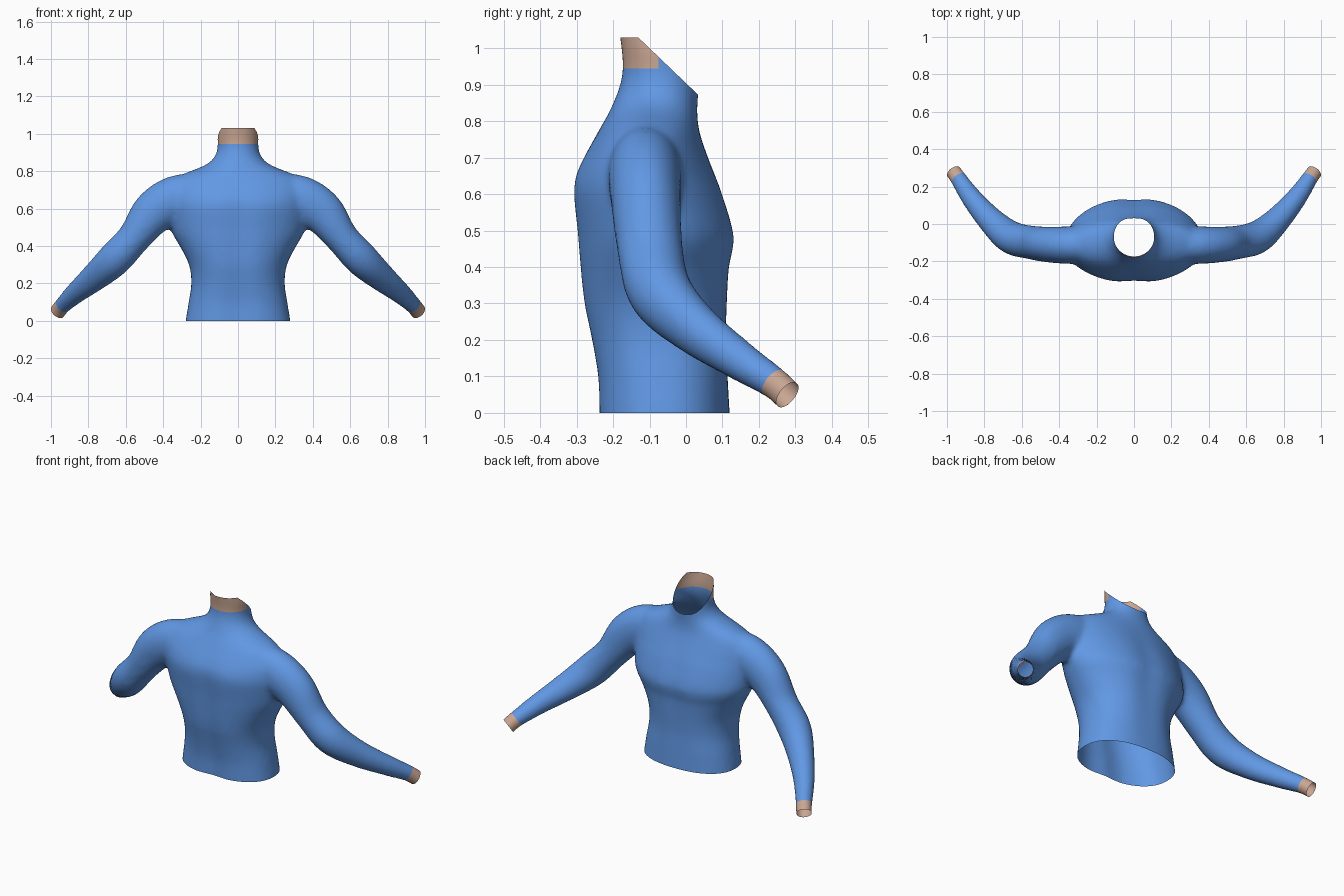
import bpy, bmesh, math
from mathutils import Vector

if "Cube" in bpy.data.objects:
    bpy.data.objects.remove(bpy.data.objects["Cube"])

SEG = 48


def material(name, rgb):
    m = bpy.data.materials.new(name)
    m.diffuse_color = (*rgb, 1)
    m.use_nodes = True
    m.node_tree.nodes["Principled BSDF"].inputs["Base Color"].default_value = m.diffuse_color
    return m


blue = material("shirt blue", (0.12, 0.315, 0.78))
skin = material("skin", (0.58, 0.38, 0.29))


def refine(rows, n=6):
    """Catmull-Rom interpolation of equal-length tuples."""
    out = []
    for i in range(len(rows) - 1):
        p0, p1 = rows[max(i - 1, 0)], rows[i]
        p2, p3 = rows[i + 1], rows[min(i + 2, len(rows) - 1)]
        for k in range(n):
            t = k / n
            out.append(tuple(
                0.5 * (2 * b + (c - a) * t + (2 * a - 5 * b + 4 * c - d) * t * t
                       + (3 * b - a - 3 * c + d) * t ** 3)
                for a, b, c, d in zip(p0, p1, p2, p3)))
    return out + [rows[-1]]


def loft(bm, rings):
    """Closed tube through rings of points."""
    vs = [[bm.verts.new(p) for p in r] for r in rings]
    for a, b in zip(vs, vs[1:]):
        for i in range(SEG):
            j = (i + 1) % SEG
            bm.faces.new((a[i], a[j], b[j], b[i]))
    bm.faces.new(vs[0][::-1])
    bm.faces.new(vs[-1])


# Torso sections: height, half width, back y, chest y, roundness exponent
TORSO = [(-0.10, 0.29, -0.245, 0.125, 2.3), (0.0, 0.28, -0.247, 0.12, 2.3),
         (0.1, 0.264, -0.251, 0.117, 2.3), (0.2, 0.25, -0.269, 0.115, 2.25),
         (0.3, 0.262, -0.29, 0.12, 2.2), (0.4, 0.312, -0.3, 0.127, 2.1),
         (0.45, 0.342, -0.304, 0.138, 2.05), (0.5, 0.362, -0.308, 0.138, 2.0),
         (0.6, 0.375, -0.318, 0.108, 1.95), (0.65, 0.378, -0.311, 0.088, 1.9),
         (0.7, 0.375, -0.287, 0.066, 1.9), (0.76, 0.34, -0.25, 0.042, 1.9),
         (0.795, 0.27, -0.228, 0.033, 1.95), (0.82, 0.205, -0.213, 0.031, 2.0),
         (0.85, 0.15, -0.2, 0.032, 2.0), (0.89, 0.119, -0.184, 0.036, 2.0),
         (0.94, 0.109, -0.174, 0.038, 2.0), (1.0, 0.11, -0.178, 0.036, 2.0),
         (1.12, 0.09, -0.195, 0.03, 2.0)]


def torso_ring(z, w, back, front, power):
    cy, ry = (back + front) / 2, (front - back) / 2
    body = max(0, min(1, (0.8 - z) / 0.2))          # 1 on the trunk, 0 on the neck
    pts = []
    for i in range(SEG):
        a = math.tau * i / SEG
        c, s = math.cos(a), math.sin(a)
        x = w * math.copysign(abs(c) ** (2 / power), c)
        y = cy + ry * math.copysign(abs(s) ** (2 / power), s)
        # spine and breastbone grooves
        groove = math.exp(-(x / 0.07) ** 2) * body
        y += groove * (0.016 if s < 0 else -0.012 * min(1, max(0, z / 0.4)))
        pts.append((x, y, z))
    return pts


# Arm centre line and radii: x, y, z, radius in the drop direction, radius in depth
ARM = [(0.20, -0.11, 0.69, 0.10, 0.09), (0.33, -0.113, 0.655, 0.123, 0.1),
       (0.45, -0.11, 0.58, 0.117, 0.096), (0.555, -0.098, 0.445, 0.09, 0.09),
       (0.66, -0.07, 0.33, 0.092, 0.088), (0.765, 0.02, 0.235, 0.076, 0.07),
       (0.867, 0.138, 0.15, 0.058, 0.056), (0.938, 0.242, 0.082, 0.046, 0.045),
       (0.969, 0.285, 0.043, 0.045, 0.044), (1.017, 0.35, -0.01, 0.045, 0.044)]


def arm_rings(side):
    rows = refine(ARM)
    pos = [Vector(r[:3]) for r in rows]
    rings = []
    for i, r in enumerate(rows):
        t = (pos[min(i + 1, len(pos) - 1)] - pos[max(i - 1, 0)]).normalized()
        v = (Vector((0, 1, 0)) - t * t.y).normalized()
        u = t.cross(v)
        ring = []
        for k in range(SEG):
            a = math.tau * k / SEG
            p = pos[i] + u * (r[3] * math.cos(a)) + v * (r[4] * math.sin(a))
            ring.append((p.x * side, p.y, p.z))
        rings.append(ring if side > 0 else ring[::-1])
    return rings


# Torso and both arms, fused into one soft skin
bm = bmesh.new()
loft(bm, [torso_ring(*r) for r in refine(TORSO)])
for side in (1, -1):
    loft(bm, arm_rings(side))
bmesh.ops.recalc_face_normals(bm, faces=bm.faces)
mesh = bpy.data.meshes.new("upper_body")
bm.to_mesh(mesh)
bm.free()
body = bpy.data.objects.new("upper_body", mesh)
bpy.context.collection.objects.link(body)

fuse = body.modifiers.new("fuse", 'REMESH')
fuse.mode = 'VOXEL'
fuse.voxel_size = 0.013
soften = body.modifiers.new("soften", 'SMOOTH')
soften.factor = 0.5
soften.iterations = 14
bpy.context.view_layer.update()
fused = bpy.data.meshes.new_from_object(
    body.evaluated_get(bpy.context.evaluated_depsgraph_get()))
body.modifiers.clear()
body.data = fused
fused.materials.clear()
fused.materials.append(blue)
fused.materials.append(skin)

bm = bmesh.new()
bm.from_mesh(fused)


def cut(co, no, remove=True, where=lambda c: True):
    faces = [f for f in bm.faces if where(f.calc_center_median())]
    geom = set(faces)
    for f in faces:
        geom.update(f.edges)
        geom.update(f.verts)
    bmesh.ops.bisect_plane(bm, geom=list(geom), dist=1e-5, plane_co=co,
                           plane_no=no, clear_outer=remove)


# Open waist, neck and wrists
cut((0, 0, 0), (0, 0, -1))
cut((0, 0, 1.03), (0, 0, 1))
cut((0, -0.1, 1.0), (0, 0.69, 0.72))
wrist_dir = Vector((0.5, 0.66, -0.56)).normalized()
CUFF, END = Vector((0.938, 0.240, 0.083)), Vector((0.966, 0.277, 0.050))
for side in (1, -1):
    n = Vector((wrist_dir.x * side, wrist_dir.y, wrist_dir.z))
    for p, remove in ((END, True), (CUFF, False)):
        cut((p.x * side, p.y, p.z), n, remove, lambda c: c.x * side > 0.7)

# Collar line, with bare skin at the nape and past the cuffs
COLLAR, NAPE = 0.945, -0.075
cut((0, 0, COLLAR), (0, 0, 1), False, lambda c: c.z > 0.85)
cut((0, NAPE, 0), (0, 1, 0), False, lambda c: c.z > COLLAR)
for f in bm.faces:
    c = f.calc_center_median()
    bare_neck = c.z > COLLAR and c.y < NAPE
    bare_wrist = abs(c.x) > 0.7 and (
        Vector((abs(c.x), c.y, c.z)) - CUFF).dot(wrist_dir) > 0
    f.material_index = 1 if bare_neck or bare_wrist else 0
    f.smooth = True
bm.to_mesh(fused)
bm.free()
